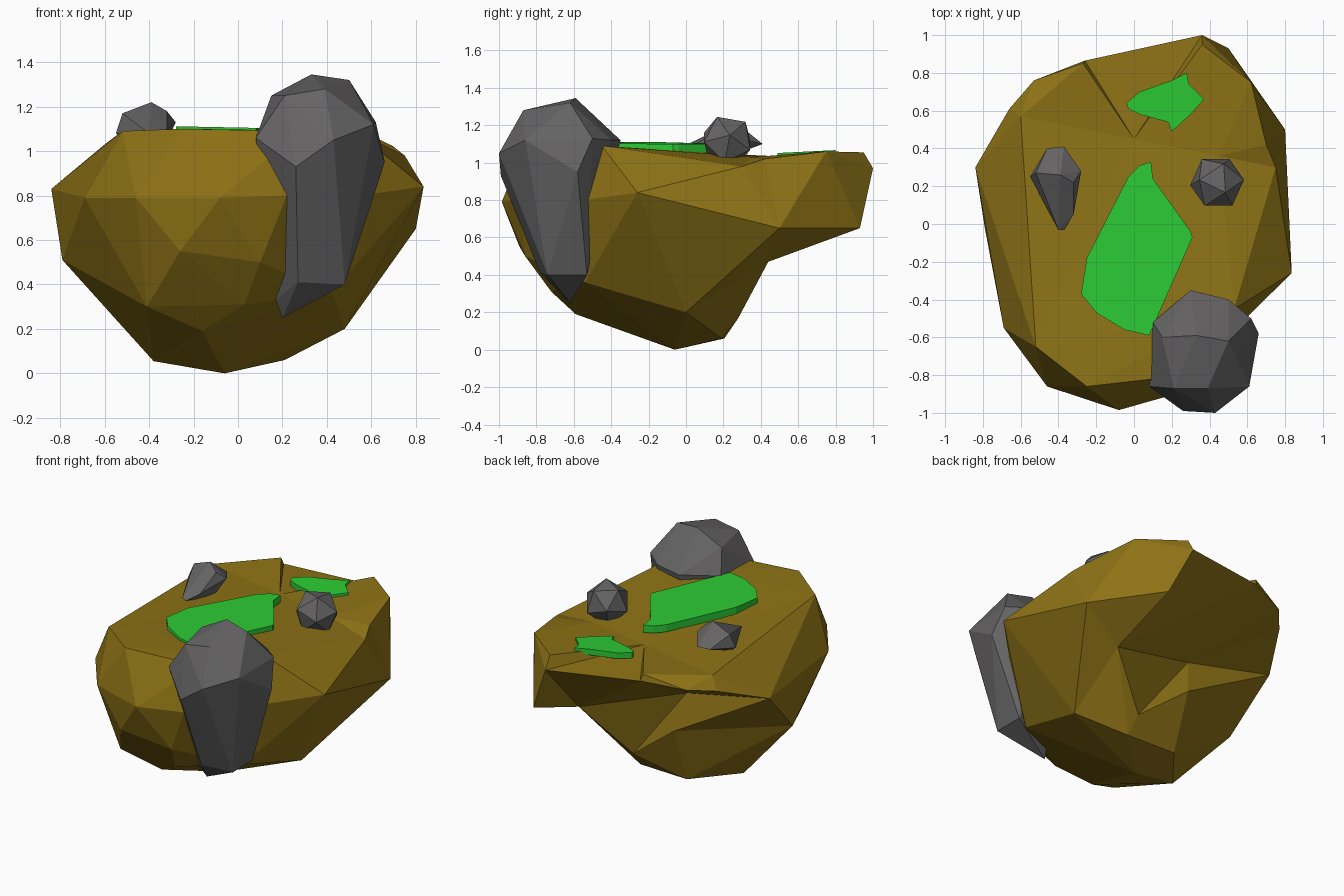
import bpy, bmesh
from mathutils import Vector, Euler

if "Cube" in bpy.data.objects:
    bpy.data.objects.remove(bpy.data.objects["Cube"])


def material(name, col):
    m = bpy.data.materials.new(name)
    m.diffuse_color = (*col, 1)
    m.use_nodes = True
    m.node_tree.nodes["Principled BSDF"].inputs["Base Color"].default_value = m.diffuse_color
    return m


soil = material("soil", (0.27, 0.17, 0.008))
green = material("green", (0.025, 0.6, 0.035))
stone = material("stone", (0.13, 0.125, 0.125))


def finish(bm, name, mat):
    bmesh.ops.recalc_face_normals(bm, faces=bm.faces[:])
    me = bpy.data.meshes.new(name)
    bm.to_mesh(me)
    bm.free()
    ob = bpy.data.objects.new(name, me)
    bpy.context.collection.objects.link(ob)
    me.materials.append(mat)
    return ob


def hull(name, pts, mat=stone):
    bm = bmesh.new()
    r = bmesh.ops.convex_hull(bm, input=[bm.verts.new(p) for p in pts])
    junk = {g for g in r["geom_interior"] if isinstance(g, bmesh.types.BMVert)}
    bmesh.ops.delete(bm, geom=list(junk), context='VERTS')
    return finish(bm, name, mat)


def patch(name, outline, height, thick):
    """Thin grass slab whose top follows height(x, y)."""
    bm = bmesh.new()
    top = [bm.verts.new((x, y, height(x, y))) for x, y in outline]
    low = [bm.verts.new((x, y, height(x, y) - thick)) for x, y in outline]
    bm.faces.new(top)
    bm.faces.new(low[::-1])
    n = len(top)
    for i in range(n):
        j = (i + 1) % n
        bm.faces.new((top[j], top[i], low[i], low[j]))
    return finish(bm, name, green)


# Island points: plateau, widest rim, bowl
plateau = [(-.60, .57, 1.03), (-.52, -.65, 1.09), (-.25, -.86, 1.10), (.28, -.80, 1.09),
           (.53, -.45, 1.09), (.75, .30, .98), (.70, .42, 1.02), (.62, .75, 1.06),
           (.36, .95, 1.055), (-.27, .85, 1.055), (0, .45, 1.03), (.45, .36, 1.03)]
rim = [(.835, -.26, .84), (.54, -.55, .80), (.22, -.90, .80), (-.08, -.985, .79),
       (-.46, -.86, .79), (-.69, -.55, .79)]
bowl = [(-.26, -.89, .55), (.10, -.86, .50), (-.41, -.68, .30), (-.16, -.59, .19),
        (.03, -.72, .31), (.42, -.54, .36), (-.06, -.06, 0)]
# Edge loop around the hollow under the back overhang, and the hollow itself
loop = dict(Q=(.36, 1.0, .97), T=(.50, .93, .65), U=(.80, .50, .65), K=(.48, 0, .20),
            B=(.21, .19, .06), E=(-.15, .205, .06), M=(-.38, -.08, .055),
            W=(-.79, -.02, .51), S=(-.84, .30, .83), Y=(-.66, .61, .95),
            Z=(-.53, .76, .98), R=(-.26, .865, 1.01))
hollow = dict(P=(.50, .44, .47), C=(.20, .28, .17), F=(-.15, .34, .44), G=(-.20, .28, .69))
hollow_faces = ("PQT PTU PUK PKB PBC PCG PGR PRQ GRZ GZY GYS GSF "
                "GFC FSW FWE EWM FEC CEB")

# Triangulate the outside by direction from a centre, then cut in the hollow
bm = bmesh.new()
centre = Vector((0, 0, .7))
outer = [Vector(p) for p in plateau + rim + bowl + list(loop.values())]
verts = [bm.verts.new((p - centre).normalized()) for p in outer]
bmesh.ops.convex_hull(bm, input=verts)
for v, p in zip(verts, outer):
    v.co = p
named = dict(zip(loop, verts[-len(loop):]))
ring = set(named.values())
old = [f for f in bm.faces if all(v in ring for v in f.verts)]
bmesh.ops.delete(bm, geom=old, context='FACES')
for k, p in hollow.items():
    named[k] = bm.verts.new(p)
for f in hollow_faces.split():
    bm.faces.new([named[k] for k in f])
bmesh.ops.holes_fill(bm, edges=[e for e in bm.edges if e.is_boundary], sides=0)
bmesh.ops.triangulate(bm, faces=bm.faces[:])
finish(bm, "island", soil)

# Tall boulder leaning against the front
hull("large_boulder", [
    (.33, -.59, 1.345), (.50, -.62, 1.32), (.15, -.60, 1.25), (.21, -.87, 1.25),
    (.39, -.87, 1.28), (.08, -.86, 1.06), (.10, -.52, 1.10), (.30, -.35, 1.12),
    (.50, -.40, 1.12), (.62, -.50, 1.13), (.66, -.58, .95), (.61, -.86, 1.12),
    (.43, -1.0, 1.05), (.26, -.99, .93), (.23, -.85, .78), (.17, -.66, .33),
    (.20, -.62, .25), (.27, -.78, .41), (.48, -.74, .40), (.48, -.53, .40),
    (.22, -.57, .78)])

# Small boulders on the plateau
hull("left_boulder", [
    (-.39, .26, 1.22), (-.52, .27, 1.17), (-.46, .40, 1.10), (-.37, .41, 1.10),
    (-.28, .28, 1.13), (-.55, .25, 1.08), (-.40, -.03, 1.08), (-.37, -.03, 1.07),
    (-.32, .05, 1.10), (-.32, .22, 1.18), (-.47, .2, 1.02), (-.33, .2, 1.02)])
bm = bmesh.new()
bmesh.ops.create_icosphere(bm, subdivisions=1, radius=.147)
spin = Euler((.45, .2, .3)).to_matrix()
for v in bm.verts:
    v.co = spin @ v.co + Vector((.44, .22, 1.115))
finish(bm, "right_boulder", stone)

# Grass patches
patch("large_grass", [
    (.09, .33), (.03, .31), (-.03, .25), (-.25, -.18), (-.28, -.37), (-.20, -.47),
    (-.05, -.56), (.08, -.59), (.12, -.50), (.31, -.07), (.30, -.04), (.10, .24)],
    lambda x, y: 1.106 - .02 * x - .03 * max(y, 0), .05)
patch("small_grass", [
    (-.04, .64), (-.03, .61), (.03, .58), (.18, .54), (.20, .49), (.30, .58),
    (.37, .66), (.29, .74), (.28, .80), (.20, .76), (.03, .70)],
    lambda x, y: 1.052 + .05 * (y - .5), .04)
